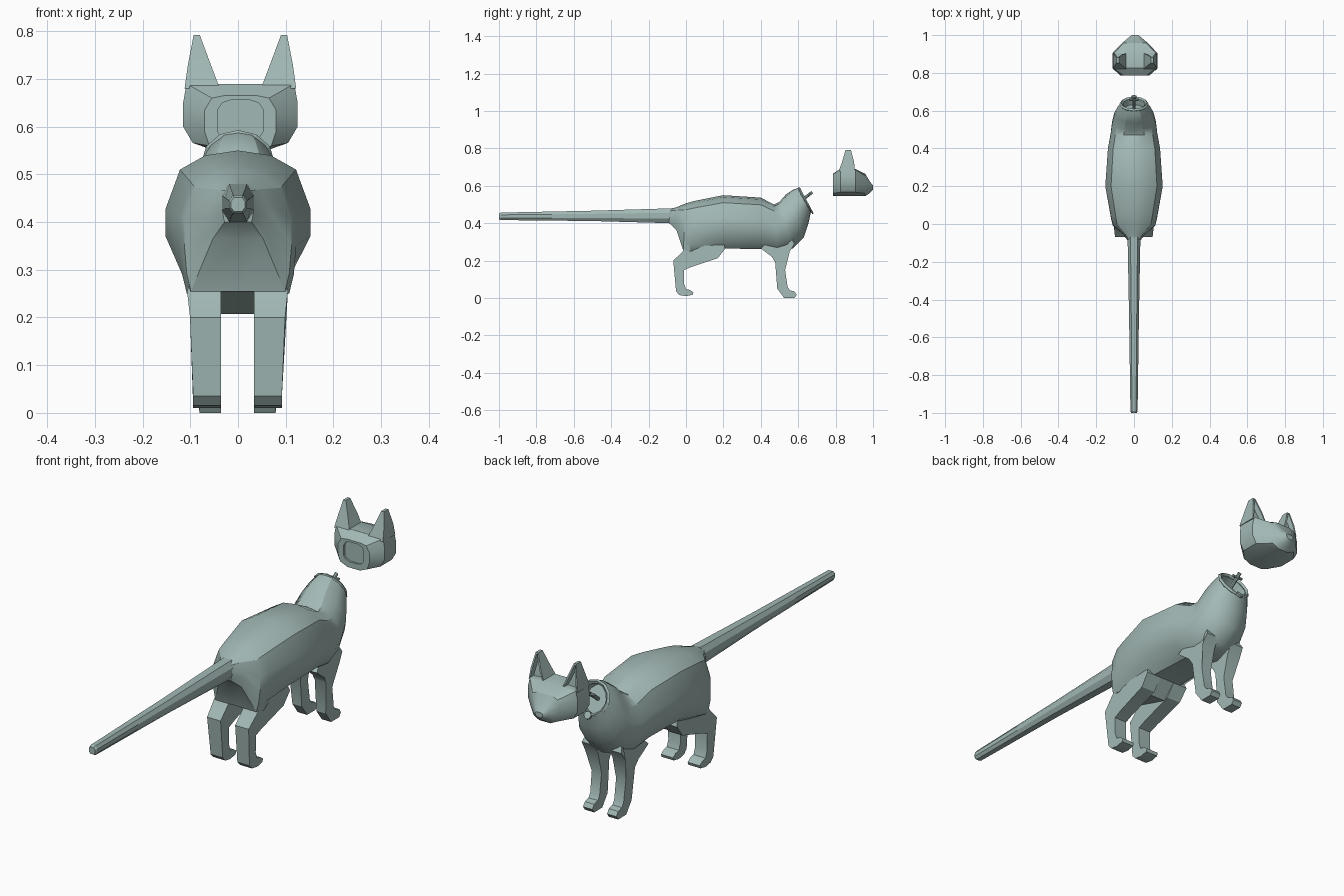
import bpy, bmesh, math
from mathutils import Vector

if "Cube" in bpy.data.objects:
    bpy.data.objects.remove(bpy.data.objects["Cube"])

# Grey-green glaze
mat = bpy.data.materials.new("grey_green")
mat.diffuse_color = (.36, .48, .46, 1)
mat.use_nodes = True
mat.node_tree.nodes["Principled BSDF"].inputs["Base Color"].default_value = mat.diffuse_color


def finish(name, bm, angle=30):
    bmesh.ops.recalc_face_normals(bm, faces=bm.faces)
    me = bpy.data.meshes.new(name)
    bm.to_mesh(me)
    bm.free()
    me.materials.append(mat)
    ob = bpy.data.objects.new(name, me)
    bpy.context.collection.objects.link(ob)
    bpy.ops.object.select_all(action='DESELECT')
    ob.select_set(True)
    bpy.context.view_layer.objects.active = ob
    bpy.ops.object.shade_smooth_by_angle(angle=math.radians(angle))
    return ob


def loft(rings):
    """Skin a list of closed rings, capped at both ends."""
    bm = bmesh.new()
    vs = [[bm.verts.new(p) for p in r] for r in rings]
    for a, b in zip(vs, vs[1:]):
        for i in range(len(a)):
            j = (i + 1) % len(a)
            bm.faces.new((a[i], a[j], b[j], b[i]))
    bm.faces.new(vs[0][::-1])
    bm.faces.new(vs[-1])
    bmesh.ops.recalc_face_normals(bm, faces=bm.faces)
    return bm


# Cross-sections: (width factor, fraction from top to bottom)
BELLY = [(0, 0), (.45, .035), (.8, .14), (1, .43), (1, .63), (.76, .88), (.45, 1), (0, 1)]
RUMP = [(0, 0), (.45, .035), (.8, .14), (1, .4), (1, .63), (.96, .85), (.88, 1), (0, 1)]
NECK = [(0, 0), (.42, .04), (.8, .2), (1, .43), (1, .6), (.8, .82), (.42, .96), (0, 1)]
TAIL = [(0, 0), (.55, 0), (1, .3), (1, .7), (.55, 1), (0, 1)]


def section(yt, zt, yb, zb, w, shape=BELLY):
    half = [(w * f, yt + (yb - yt) * t, zt + (zb - zt) * t) for f, t in shape]
    return half + [(-x, y, z) for x, y, z in half[-2:0:-1]]


# Body from rump to hollow neck
body = [section(*r, RUMP) for r in (
    (-.09, .476, -.09, .40, .032), (-.05, .486, -.052, .365, .06),
    (0, .507, -.015, .255, .112), (.05, .52, .02, .25, .122))]
body += [section(*r) for r in (
    (.2, .55, .2, .265, .152), (.4, .537, .4, .262, .138),
    (.47, .50, .49, .245, .123))]
body += [section(*r, NECK) for r in (
    (.50, .515, .57, .265, .116), (.535, .555, .63, .325, .103),
    (.57, .578, .655, .40, .086), (.6, .588, .668, .46, .07),
    (.606, .576, .662, .472, .057), (.575, .56, .631, .456, .055))]
finish("body", loft(body))

# Tail
tail = [section(*r, TAIL) for r in (
    (-1, .452, -1, .422, .015), (-.99, .457, -.99, .417, .019),
    (-.5, .467, -.5, .412, .026), (-.07, .48, -.07, .40, .034))]
finish("tail", loft(tail), 15)

# Legs: side profiles (y, z) extruded sideways, thicker up to the hip, then sunk in the body
REAR = [(.02, .31), (-.012, .255), (-.068, .2), (-.053, .035), (-.035, .016),
        (0, .01), (.035, .017), (.04, .03), (.022, .043), (0, .048), (-.01, .075),
        (-.01, .15), (.03, .167), (.17, .213), (.21, .265), (.19, .32)]
FRONT = [(.46, .33), (.4, .265), (.46, .22), (.477, .19), (.488, .05), (.525, .0),
         (.58, 0), (.592, .017), (.58, .035), (.555, .042), (.543, .06), (.53, .15),
         (.555, .25), (.58, .29), (.55, .35)]


def outer_x(base, grow, z):
    return min(base + max(0, z - .14) * grow, .106) - max(0, z - .26) * .35


for side, sx in (("left", -1), ("right", 1)):
    for name, prof, base, grow in (("rear_leg", REAR, .093, .11), ("front_leg", FRONT, .08, .17)):
        rings = [[(sx * .035 - .001, y, z) for y, z in prof],
                 [(sx * outer_x(base, grow, z) - .001, y, z) for y, z in prof]]
        finish(f"{side}_{name}", loft(rings))

# Web between the thighs
web = [(-.012, .256), (.15, .207), (.21, .265), (.1, .33)]
finish("pelvis_web", loft([[(x, y, z) for y, z in web] for x in (-.05, .05)]))

# Head: half rings from the recessed neck socket to the nose
HX = .005
SOCKET = (.02, .656, .038, .65, .048, .635, .048, .59, .038, .576, .02, .57)
HEAD = (
    (.793, SOCKET), (.785, SOCKET),
    (.785, (.035, .665, .06, .66, .075, .635, .075, .59, .065, .56, .03, .545)),
    (.825, (.045, .69, .113, .69, .12, .65, .12, .6, .1, .566, .04, .545)),
    (.905, (.045, .69, .11, .687, .119, .65, .119, .6, .1, .566, .04, .545)),
    (.958, (.035, .665, .06, .655, .068, .63, .068, .59, .055, .56, .025, .545)),
    (.985, (.018, .62, .03, .615, .036, .605, .036, .59, .03, .575, .015, .563)),
    (1.0, (.01, .602, .015, .6, .018, .596, .018, .59, .014, .584, .008, .58)))
rings = []
for y, p in HEAD:
    half = list(zip(p[::2], p[1::2]))
    rings.append([(HX + x, y, z) for x, z in half] + [(HX - x, y, z) for x, z in half[::-1]])
finish("head", loft(rings))


def ear_ring(sx, x0, x1, y0, y1, z):
    return [(HX + sx * x, y, z) for x, y in ((x0, y0), (x1, y0), (x1, y1), (x0, y1))]


# Ears with hollow fronts
for side, sx in (("left", -1), ("right", 1)):
    bm = loft([ear_ring(sx, .043, .117, .818, .903, .68),
               ear_ring(sx, .062, .11, .835, .898, .73),
               ear_ring(sx, .085, .098, .853, .882, .792)])
    front = [f for f in bm.faces if f.normal.y > .6]
    bmesh.ops.inset_region(bm, faces=front, thickness=.008, depth=0)
    bmesh.ops.inset_region(bm, faces=front, thickness=.002, depth=-.022)
    finish(f"{side}_ear", bm)

# Collar ring around the neck opening
bpy.ops.mesh.primitive_torus_add(major_segments=12, minor_segments=4, major_radius=.069,
                                 minor_radius=.008, location=(0, .635, .525),
                                 rotation=(-1.08, 0, 0))
bpy.context.object.name = "collar"
bpy.context.object.data.materials.append(mat)


def rod(name, a, b, r, n=8):
    a, b = Vector(a), Vector(b)
    bpy.ops.mesh.primitive_cylinder_add(vertices=n, radius=r, depth=(b - a).length, location=(a + b) / 2)
    ob = bpy.context.object
    ob.name = name
    ob.rotation_euler = (b - a).to_track_quat('Z', 'Y').to_euler()
    ob.data.materials.append(mat)


# Neck pin with cross bar, and collar tag
rod("neck_pin", (0, .595, .505), (0, .675, .566), .008)
rod("pin_cross_bar", (-.024, .658, .553), (.024, .658, .553), .006)
rod("collar_tag", (0, .668, .463), (0, .675, .467), .016, 10)
